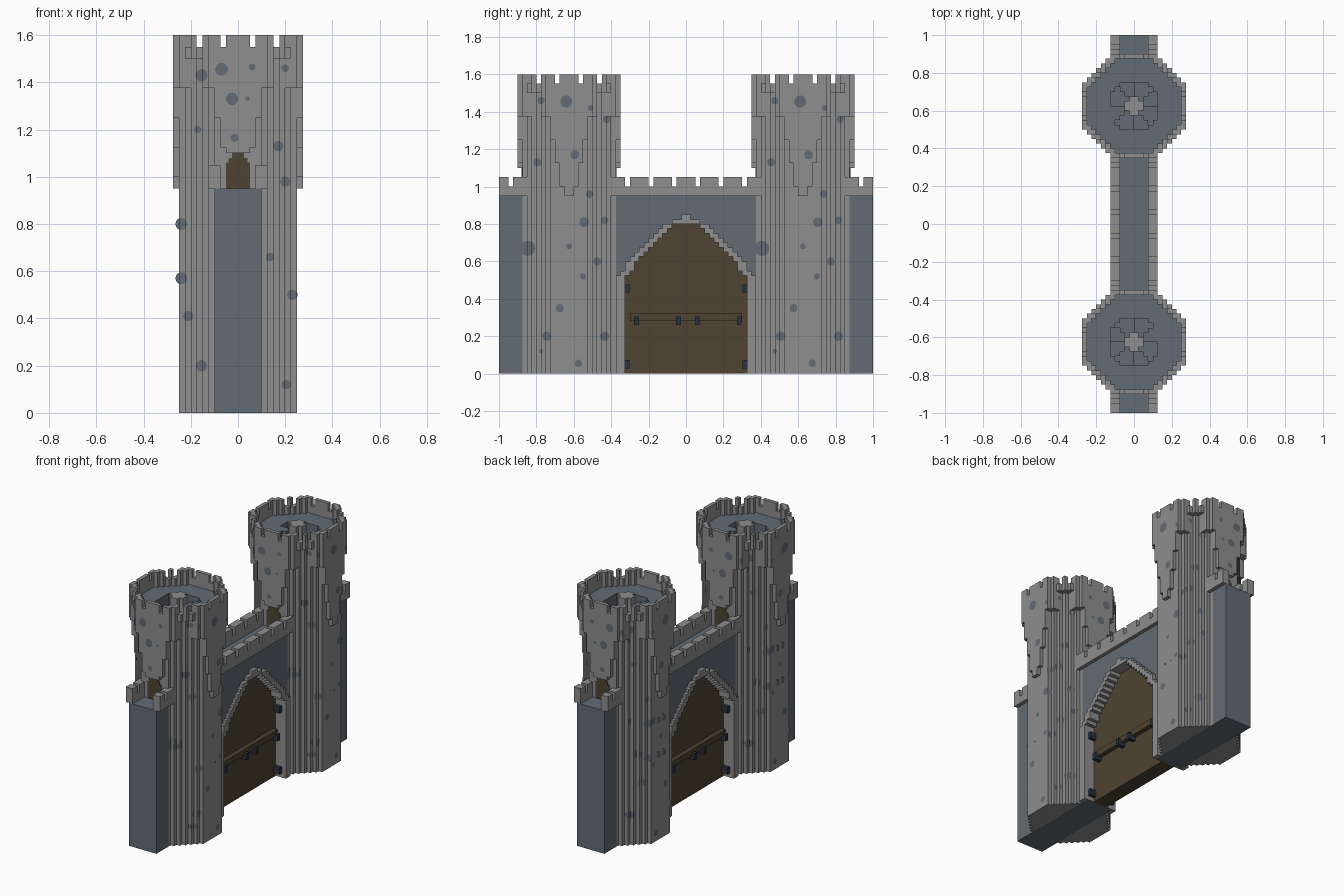
import bpy, bmesh, math

if "Cube" in bpy.data.objects:
    bpy.data.objects.remove(bpy.data.objects["Cube"], do_unlink=True)

U = 0.025                      # block size
TOWER_Y = 0.625
STONE, SLATE, WOOD, IRON = range(4)


def lin(v):
    v /= 255
    return v / 12.92 if v <= 0.04045 else ((v + 0.055) / 1.055) ** 2.4


def material(name, rgb):
    m = bpy.data.materials.new(name)
    col = [lin(c) for c in rgb] + [1]
    m.use_nodes = True
    m.diffuse_color = col
    m.node_tree.nodes["Principled BSDF"].inputs["Base Color"].default_value = col
    return m


MATS = [material("light stone", (143, 142, 143)), material("slate stone", (99, 107, 116)),
        material("dark wood", (78, 67, 50)), material("dark iron", (40, 52, 64))]


def finish(name, bm, y=0):
    me = bpy.data.meshes.new(name)
    bm.to_mesh(me)
    bm.free()
    for m in MATS:
        me.materials.append(m)
    ob = bpy.data.objects.new(name, me)
    ob.location.y = y
    bpy.context.collection.objects.link(ob)
    return ob


def centre(i):
    return (i + 0.5) * U


def columns(name, spans, rule, y=0):
    """Mesh of block columns {(i, j): (bottom, top)} with only outer faces."""
    bm = bmesh.new()

    def quad(pts):
        f = bm.faces.new([bm.verts.new(p) for p in pts])
        f.normal_update()
        f.material_index = rule(f.calc_center_median(), f.normal)

    for (i, j), (a, b) in spans.items():
        x0, x1, y0, y1 = i * U, (i + 1) * U, j * U, (j + 1) * U
        quad([(x0, y0, b), (x1, y0, b), (x1, y1, b), (x0, y1, b)])
        quad([(x0, y1, a), (x1, y1, a), (x1, y0, a), (x0, y0, a)])
        for di, dj, p, q in ((1, 0, (x1, y0), (x1, y1)), (-1, 0, (x0, y1), (x0, y0)),
                             (0, 1, (x1, y1), (x0, y1)), (0, -1, (x0, y0), (x1, y0))):
            na, nb = spans.get((i + di, j + dj), (b, b))
            for lo, hi in ((a, min(b, na)), (max(a, nb), b)):
                if hi - lo > 1e-5:
                    quad([(*p, lo), (*q, lo), (*q, hi), (*p, hi)])
    bmesh.ops.remove_doubles(bm, verts=bm.verts, dist=1e-5)
    return finish(name, bm, y)


def boxes(name, items, mat):
    bm = bmesh.new()
    for (x0, x1), (y0, y1), (z0, z1) in items:
        vs = bmesh.ops.create_cube(bm, size=1)["verts"]
        for v in vs:
            v.co = ((x0 + x1) / 2 + v.co.x * (x1 - x0), (y0 + y1) / 2 + v.co.y * (y1 - y0),
                    (z0 + z1) / 2 + v.co.z * (z1 - z0))
    for f in bm.faces:
        f.material_index = mat
    return finish(name, bm)


# ---- Towers: stepped octagon, hanging crown, battlements, spiral stair ----
def octagon(i, j, half, total):
    x, y = abs(centre(i)), abs(centre(j))
    return max(x, y) < half and x + y < total


def upper(i, j):
    return octagon(i, j, 0.275, 0.39)


def crown_bottom(i, j):
    x, y = abs(centre(i)), abs(centre(j))
    t = min(x, y)
    z = 1.5
    for limit, start in ((0.025, 0.95), (0.05, 1.0), (0.075, 1.125), (0.1, 1.25), (0.15, 1.375)):
        if t < limit:
            z = start
            break
    return max(z, 1.1) if y > x else z       # leave room for the wall doors


def tower_spans(turn):
    spans = {}
    near = [(a, b) for a in (-1, 0, 1) for b in (-1, 0, 1)]
    for i in range(-11, 11):
        for j in range(-11, 11):
            if not upper(i, j):
                continue
            x, y = centre(i), centre(j)
            t, r = min(abs(x), abs(y)), math.hypot(x, y)
            top = 1.5
            if not all(upper(i + a, j + b) for a, b in near):
                top = 1.55 if 0.05 < t < 0.075 or 0.15 < t < 0.175 else 1.6
            elif r < 0.05:
                top = 1.55
            elif r < 0.13:
                step = int((math.atan2(y, x) + math.pi + turn) / (math.pi / 4)) % 8
                top = 1.5 - 0.04 * step
            spans[i, j] = (0 if octagon(i, j, 0.25, 0.34) else crown_bottom(i, j), top)
    return spans


def tower_rule(c, n):
    r = math.hypot(c.x, c.y)
    if n.z > 0.5 and c.z < 1.52:
        return SLATE
    if n.z < -0.5 and c.z < 0.01 and abs(c.x) < 0.1:
        return SLATE
    return SLATE if 0.06 < r < 0.15 and c.z > 0.1 and abs(n.z) < 0.5 else STONE


# dark patches: (sideways, height, radius)
SIDE_SPOTS = [(-.015, 1.455, .032), (-.15, 1.46, .02), (.115, 1.42, .015), (-.17, 1.13, .022),
              (.03, 1.17, .024), (.2, 1.36, .02), (.11, .96, .02), (.19, .82, .02),
              (.08, .81, .026), (0, .68, .015), (-.22, .67, .04), (.15, .6, .022),
              (.075, .52, .016), (-.05, .35, .022), (-.12, .2, .025), (.19, .2, .025),
              (.05, .055, .02), (-.15, .12, .012)]
END_SPOTS = [(-.155, 1.43, .026), (-.07, 1.455, .027), (.06, 1.465, .014), (.2, 1.46, .016),
             (-.025, 1.33, .026), (.04, 1.33, .01), (-.015, 1.165, .017), (-.17, 1.2, .015),
             (.17, 1.13, .022), (.2, .98, .022), (-.24, .8, .025), (-.24, .57, .025),
             (-.21, .41, .022), (.135, .66, .018), (.23, .5, .022), (-.155, .2, .024),
             (.205, .12, .02)]


def patches(name, spans, y):
    bm = bmesh.new()
    for axis, spots in (("x", SIDE_SPOTS), ("y", END_SPOTS)):
        for s in (1, -1):
            for t, z, r in spots:
                for k in range(-11, 11):
                    t0, t1 = max(k * U, t - r), min((k + 1) * U, t + r)
                    if t1 - t0 < 0.002:
                        continue
                    # outermost block of this strip at the patch height
                    for d in range(10, -1, -1):
                        e = d if s > 0 else -1 - d
                        a, b = spans.get((e, k) if axis == "x" else (k, e), (9, 9))
                        if a <= z - r * 0.5 and z < b:
                            break
                    depth = s * ((d + 1) * U + 0.002)
                    ts = [t0 + (t1 - t0) * q / 4 for q in range(5)]
                    hs = [max(math.sqrt(max(r * r - (q - t) ** 2, 0)), 0.001) for q in ts]
                    ring = [(q, z - h) for q, h in zip(ts, hs)]
                    ring += [(q, z + h) for q, h in reversed(list(zip(ts, hs)))]
                    if (s > 0) != (axis == "x"):
                        ring.reverse()
                    f = bm.faces.new([bm.verts.new((depth, q, h) if axis == "x" else (q, depth, h))
                                      for q, h in ring])
                    f.material_index = SLATE
    finish(name, bm, y)


for label, sy in (("front", -1), ("back", 1)):
    spans = tower_spans(0 if sy > 0 else math.pi)
    columns(label + "_tower", spans, tower_rule, sy * TOWER_Y)
    patches(label + "_tower_patches", spans, sy * TOWER_Y)

# small doors from the towers onto the wall walk
boxes("wall_walk_doors",
      [((-w, w), sorted((sy * TOWER_Y + d * 0.245, sy * TOWER_Y + d * 0.254)), (z0, z1))
       for sy in (-1, 1) for d in (-1, 1)
       for w, z0, z1 in ((0.05, 0.95, 1.06), (0.04, 1.06, 1.08), (0.025, 1.08, 1.1))], WOOD)


# ---- Curtain wall with pointed gateway ----
def snap(z):
    return round(z / U) * U


def arch(y):
    return snap(0.81 - 0.31 * (abs(y) / 0.325) ** 1.6)


def arch_outer(y):
    return max(snap(0.84 - 0.31 * (abs(y) / 0.36) ** 1.6), arch(y) + U)


wall, parapet, trim, gate = {}, {}, {}, {}
for j in range(-40, 40):
    y = centre(j)
    in_gate = abs(y) < 0.325
    off = abs(abs(y) - TOWER_Y)
    for i in range(-5, 5):
        x = abs(centre(i))
        if x < 0.1 and off > 0.25:
            wall[i, j] = (arch(y) if in_gate else 0, 0.95)
        if x > 0.075 and off > 0.225:
            parapet[i, j] = (0.95, 1.0 if 0.05 < abs(y) % 0.125 < 0.075 else 1.05)
        if x > 0.1 and abs(y) < 0.375:
            trim[i, j] = (arch(y) if in_gate else 0, arch_outer(y))
        if x < 0.05 and in_gate:
            gate[i, j] = (0, arch(y))


def wall_rule(c, n):
    inside = abs(c.y) < 0.33 and c.z < 0.85 and abs(n.x) < 0.5
    return STONE if inside else SLATE


columns("curtain_wall", wall, wall_rule)
columns("wall_battlements", parapet, lambda c, n: STONE)
columns("gate_arch_trim", trim, lambda c, n: STONE)
columns("gate_doors", gate, lambda c, n: WOOD)


# ---- Gate fittings on both sides ----
def both(x0, x1):
    return ((x0, x1), (-x1, -x0))


boxes("gate_bars", [(xs, (-0.3, 0.3), (0.285, 0.325)) for xs in both(0.045, 0.08)], WOOD)
boxes("gate_hinges", [(xs, (y - 0.0125, y + 0.0125), (z - 0.022, z + 0.022))
                      for xs in both(0.045, 0.095) for y in (-0.315, 0.315)
                      for z in (0.05, 0.455)], IRON)
boxes("gate_bar_brackets",
      [(xs, (y * s - 0.0125, y * s + 0.0125), (z0, z1))
       for s, side in ((1, 0), (-1, 1)) for y in (-0.265, -0.04, 0.06, 0.285)
       for xs, z0, z1 in ((both(0.045, 0.1)[side], 0.26, 0.285),
                          (both(0.08, 0.1)[side], 0.285, 0.305))], IRON)
